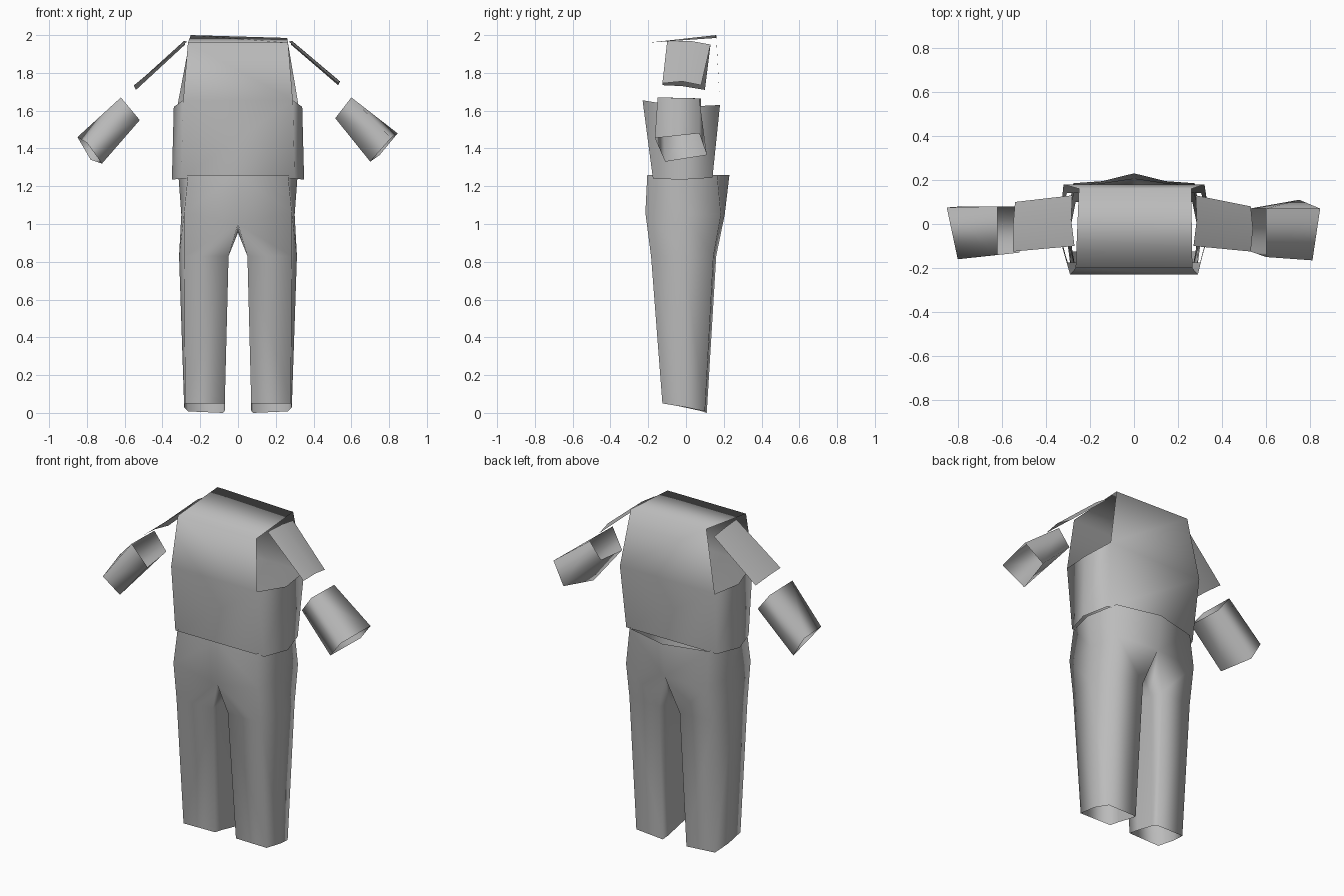
import bpy
import bmesh

cube = bpy.data.objects.get("Cube")
if cube:
    bpy.data.objects.remove(cube, do_unlink=True)

# One plain grey cloth colour
cloth = bpy.data.materials.new("grey_cloth")
cloth.use_nodes = True
cloth.diffuse_color = (0.5, 0.5, 0.5, 1)
bsdf = cloth.node_tree.nodes["Principled BSDF"]
bsdf.inputs["Base Color"].default_value = (0.5, 0.5, 0.5, 1)
bsdf.inputs["Roughness"].default_value = 0.8


def finish(bm, name, face_up=False):
    """Weld the shell, orient it outward and shade it smooth."""
    bmesh.ops.remove_doubles(bm, verts=bm.verts, dist=0.0005)
    bmesh.ops.recalc_face_normals(bm, faces=bm.faces)
    bm.normal_update()
    if face_up and sum(f.normal.z for f in bm.faces) < 0:
        bmesh.ops.reverse_faces(bm, faces=bm.faces)
    for f in bm.faces:
        f.smooth = True
    mesh = bpy.data.meshes.new(name)
    bm.to_mesh(mesh)
    bm.free()
    mesh.materials.append(cloth)
    obj = bpy.data.objects.new(name, mesh)
    bpy.context.collection.objects.link(obj)
    return obj


def add_ring(bm, points):
    return [bm.verts.new(p) for p in points]


def bridge(bm, a, b, closed=True):
    """Quads between two rows of equal length."""
    n = len(a)
    for i in range(n if closed else n - 1):
        j = (i + 1) % n
        bm.faces.new((a[i], a[j], b[j], b[i]))


def mirrored(half):
    """Complete a ring whose right half runs front to back."""
    left = [(-x, y, z) for x, y, z in reversed(half) if x != 0]
    return half + left


# Shirt body: six-sided lower tube, open armholes, closed flat top
bm = bmesh.new()
hem = add_ring(bm, mirrored([(0.30, -0.175, 1.24), (0.35, -0.02, 1.235), (0.305, 0.14, 1.245)]))
chest = add_ring(bm, mirrored([(0.29, -0.23, 1.655), (0.34, -0.02, 1.62), (0.32, 0.18, 1.63)]))
top = add_ring(bm, [(0.265, -0.20, 1.96), (0.26, 0.16, 1.985), (-0.25, 0.16, 2.0), (-0.265, -0.20, 1.96)])
bridge(bm, hem, chest)
bm.faces.new((chest[0], top[0], top[3], chest[5]))
bm.faces.new((chest[2], chest[3], top[2], top[1]))
bm.faces.new(top)
finish(bm, "shirt_body")

# Trousers: hip band, then two legs that meet at the crotch
bm = bmesh.new()
waist = [(0, -0.205, 1.26), (0.265, -0.205, 1.26), (0.315, -0.02, 1.25), (0.265, 0.165, 1.26), (0, 0.23, 1.26)]
hips = [(0, -0.20, 1.0), (0.285, -0.215, 1.06), (0.30, -0.01, 1.05), (0.275, 0.185, 1.05), (0, 0.205, 1.05)]
crotch = [(0, 0.08, 0.955), (0, -0.08, 0.955)]
thigh = [(0.05, -0.17, 0.83), (0.285, -0.185, 0.83), (0.312, -0.01, 0.83), (0.28, 0.145, 0.83),
         (0.07, 0.16, 0.83), (0.055, 0.08, 0.83), (0.055, -0.08, 0.83)]
cuff = [(0.07, -0.12, 0.05), (0.28, -0.125, 0.05), (0.285, 0.0, 0.03), (0.265, 0.10, 0.008),
        (0.08, 0.11, 0.0), (0.07, 0.07, 0.012), (0.07, -0.05, 0.038)]
for side in (1, -1):
    def flip(points):
        return add_ring(bm, [(side * x, y, z) for x, y, z in points])
    hip_loop = flip(hips + crotch)
    thigh_loop = flip(thigh)
    bridge(bm, flip(waist), hip_loop[:5], closed=False)
    bridge(bm, hip_loop, thigh_loop)
    bridge(bm, thigh_loop, flip(cuff))
finish(bm, "trousers")

# Shoulder flaps: thin sloping sheets with a slight crown
flaps = {
    "left_shoulder_flap": [
        [(0.27, -0.10, 1.965), (0.285, 0.02, 1.97), (0.28, 0.13, 1.95)],
        [(0.53, -0.125, 1.745), (0.54, -0.02, 1.755), (0.53, 0.08, 1.735)]],
    "right_shoulder_flap": [
        [(-0.27, -0.10, 1.965), (-0.285, 0.02, 1.97), (-0.28, 0.13, 1.95)],
        [(-0.55, -0.125, 1.735), (-0.55, -0.02, 1.73), (-0.54, 0.10, 1.71)]],
}
for name, (inner, outer) in flaps.items():
    bm = bmesh.new()
    bridge(bm, add_ring(bm, inner), add_ring(bm, outer), closed=False)
    finish(bm, name, face_up=True)

# Forearm sleeves: four-sided open tubes
sleeves = {
    "left_sleeve": [
        [(0.60, -0.15, 1.67), (0.60, 0.07, 1.665), (0.525, 0.07, 1.57), (0.515, -0.12, 1.56)],
        [(0.81, -0.165, 1.455), (0.845, 0.07, 1.48), (0.75, 0.11, 1.365), (0.70, -0.11, 1.33)]],
    "right_sleeve": [
        [(-0.62, -0.14, 1.67), (-0.62, 0.08, 1.665), (-0.54, 0.08, 1.56), (-0.52, -0.13, 1.55)],
        [(-0.80, -0.16, 1.43), (-0.85, 0.075, 1.46), (-0.78, 0.08, 1.34), (-0.72, -0.11, 1.32)]],
}
for name, (inner, outer) in sleeves.items():
    bm = bmesh.new()
    bridge(bm, add_ring(bm, inner), add_ring(bm, outer))
    finish(bm, name)
